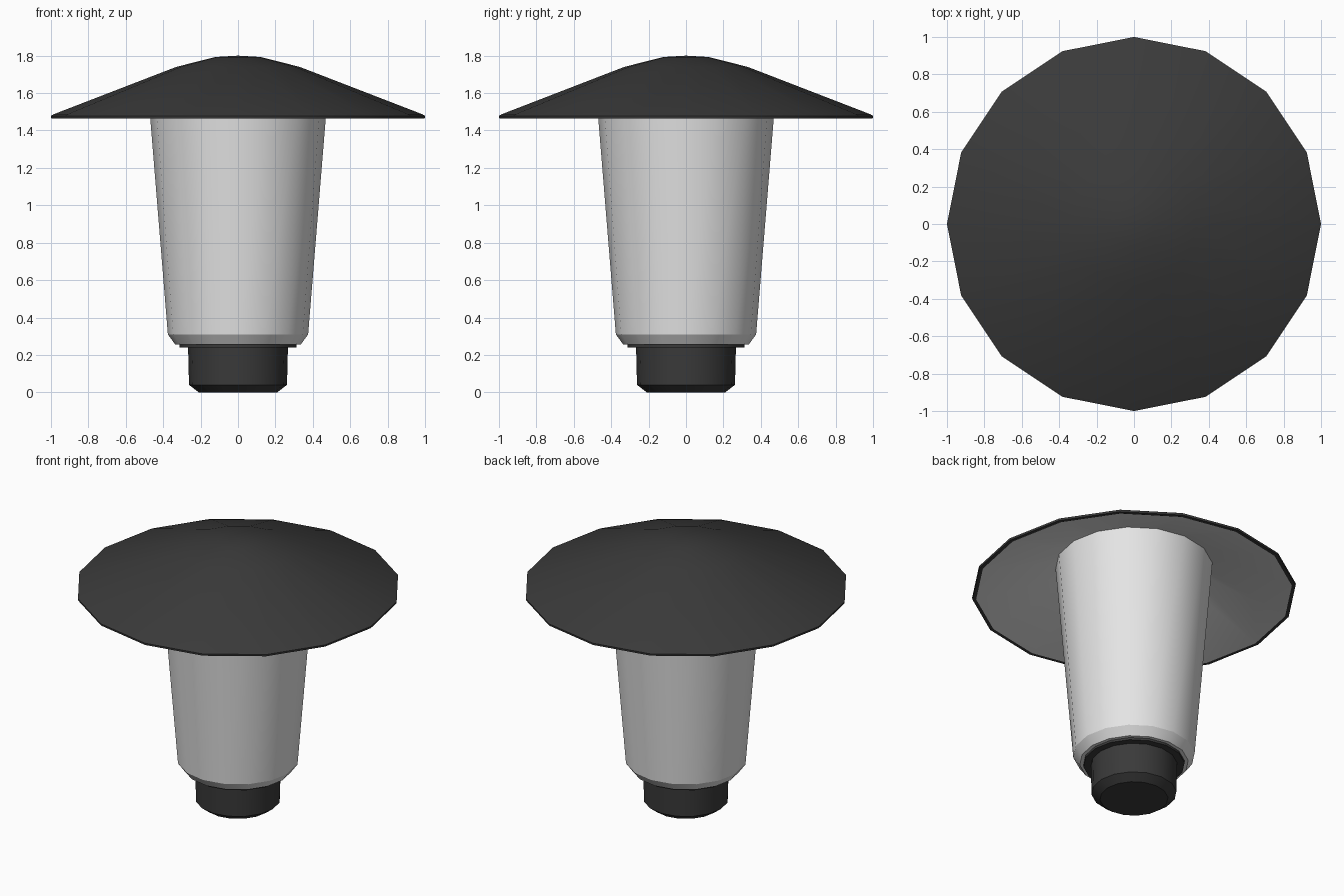
import bpy, bmesh, math

if "Cube" in bpy.data.objects:
    bpy.data.objects.remove(bpy.data.objects["Cube"])

SIDES = 16


def material(name, rgb):
    m = bpy.data.materials.new(name)
    m.diffuse_color = (*rgb, 1)
    m.use_nodes = True
    m.node_tree.nodes["Principled BSDF"].inputs["Base Color"].default_value = m.diffuse_color
    return m


dark = material("charcoal", (0.042, 0.042, 0.042))
light = material("pale_grey", (0.78, 0.78, 0.78))


def lathe(name, profile, mats, colour_rule=lambda i: 0):
    """Revolve (radius, z) points, listed bottom to top along the outside."""
    bm = bmesh.new()
    rings = []
    for r, z in profile:
        if r == 0:
            rings.append([bm.verts.new((0, 0, z))] * SIDES)
        else:
            rings.append([bm.verts.new((r * math.cos(2 * math.pi * k / SIDES),
                                        r * math.sin(2 * math.pi * k / SIDES), z))
                          for k in range(SIDES)])
    for i in range(len(rings) - 1):
        a, b = rings[i], rings[i + 1]
        for k in range(SIDES):
            n = (k + 1) % SIDES
            corners = list(dict.fromkeys((a[k], a[n], b[n], b[k])))
            bm.faces.new(corners).material_index = colour_rule(i)
    me = bpy.data.meshes.new(name)
    bm.to_mesh(me)
    bm.free()
    for m in mats:
        me.materials.append(m)
    ob = bpy.data.objects.new(name, me)
    bpy.context.collection.objects.link(ob)
    bpy.ops.object.select_all(action='DESELECT')
    ob.select_set(True)
    bpy.context.view_layer.objects.active = ob
    bpy.ops.object.shade_smooth_by_angle(angle=math.radians(30))
    return ob


# Dark screw-in foot with a chamfered bottom
lathe("base", [(0, 0), (0.21, 0), (0.262, 0.04), (0.267, 0.245), (0, 0.245)], [dark])

# Thin dark collar between the foot and the lamp body
lathe("collar", [(0, 0.24), (0.312, 0.24), (0.312, 0.258), (0, 0.258)], [dark])

# Tapered pale lamp body, reaching up into the shade
lathe("lamp_body", [(0, 0.255), (0.335, 0.255), (0.375, 0.31), (0.485, 1.66), (0, 1.66)], [light])

# Shallow conical shade: pale hollow underside, dark top and rim
lathe("shade", [(0, 1.76), (0.12, 1.755), (0.33, 1.71), (0.975, 1.465), (0.998, 1.465),
                (1.0, 1.478), (0.985, 1.487), (0.33, 1.74), (0.12, 1.793), (0, 1.80)],
      [dark, light], lambda i: 1 if i < 3 else 0)
